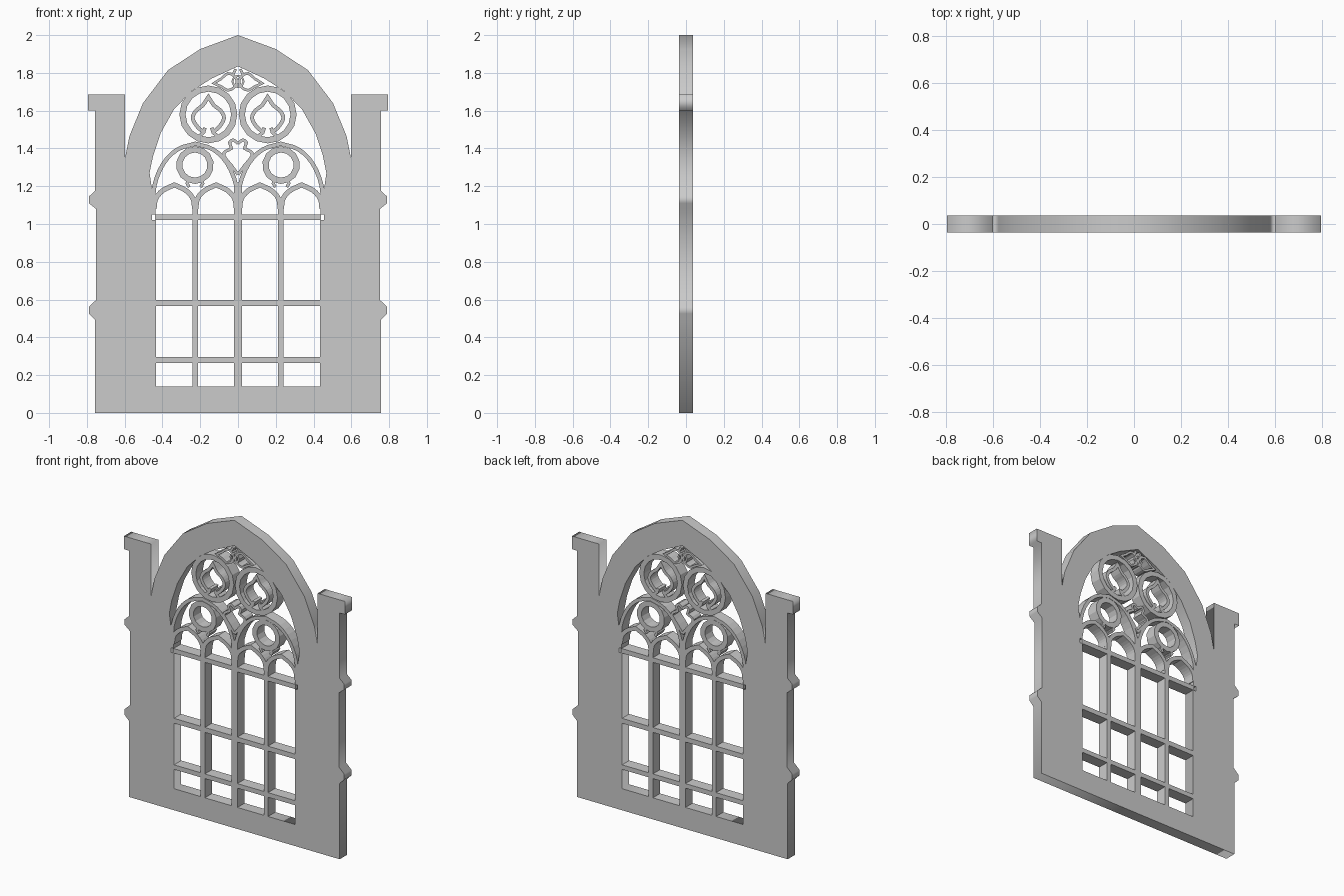
import bpy, bmesh, math
from mathutils import Vector

if "Cube" in bpy.data.objects:
    bpy.data.objects.remove(bpy.data.objects["Cube"])

D = 0.037  # half thickness of the whole window


def link(name, mesh, mirror=False):
    ob = bpy.data.objects.new(name, mesh)
    bpy.context.collection.objects.link(ob)
    if mirror:
        ob.modifiers.new("Mirror", 'MIRROR')
    return ob


def plate(name, loops):
    """Filled, extruded outline in the xz plane; later loops are holes."""
    cu = bpy.data.curves.new(name, 'CURVE')
    cu.dimensions, cu.fill_mode, cu.extrude = '2D', 'BOTH', D
    for pts in loops:
        sp = cu.splines.new('POLY')
        sp.points.add(len(pts) - 1)
        for p, (x, z) in zip(sp.points, pts):
            p.co = (x, z, 0, 1)
        sp.use_cyclic_u = True
    tmp = bpy.data.objects.new(name + "_outline", cu)
    bpy.context.collection.objects.link(tmp)
    mesh = bpy.data.meshes.new_from_object(tmp)
    bpy.data.objects.remove(tmp)
    ob = link(name, mesh)
    ob.rotation_euler.x = math.pi / 2
    return ob


def rib(name, pts, width, closed=False, mirror=True):
    """Flat stone rib of constant width following a path."""
    P = [Vector(p) for p in pts]
    n = len(P)
    bm = bmesh.new()
    rings = []
    for i, p in enumerate(P):
        a = P[i - 1] if (i or closed) else p
        b = P[(i + 1) % n] if (i < n - 1 or closed) else p
        d1, d2 = (p - a), (b - p)
        d1 = d1.normalized() if d1.length else d2.normalized()
        d2 = d2.normalized() if d2.length else d1
        t = (d1 + d2).normalized() if (d1 + d2).length > 1e-4 else d1
        k = width / 2 / max(0.6, t.dot(d1))
        o = Vector((-t.y, t.x)) * k
        rings.append([bm.verts.new((q.x, y, q.y)) for q, y in
                      ((p + o, -D), (p - o, -D), (p - o, D), (p + o, D))])
    for i in range(n if closed else n - 1):
        r, s = rings[i], rings[(i + 1) % n]
        for j in range(4):
            bm.faces.new((r[j], r[(j + 1) % 4], s[(j + 1) % 4], s[j]))
    if not closed:
        bm.faces.new(rings[0])
        bm.faces.new(rings[-1])
    bmesh.ops.recalc_face_normals(bm, faces=bm.faces)
    mesh = bpy.data.meshes.new(name)
    bm.to_mesh(mesh)
    bm.free()
    return link(name, mesh, mirror)


def bar(name, x0, x1, z0, z1, mirror=False):
    zc = (z0 + z1) / 2
    return rib(name, [(x0, zc), (x1, zc)], z1 - z0, mirror=mirror)


def both(pts, c=0.0):
    """Path ending near x = c, continued by its reflection about x = c."""
    back = [(2 * c - x, z) for x, z in reversed(pts)]
    return pts + (back[1:] if abs(pts[-1][0] - c) < 1e-6 else back)


def smooth(pts, n=3):
    """Spline through a few control points."""
    P = [Vector(p) for p in pts]
    P = [2 * P[0] - P[1]] + P + [2 * P[-1] - P[-2]]
    out = []
    for i in range(1, len(P) - 2):
        a, b, c, d = P[i - 1:i + 3]
        for k in range(n):
            t = k / n
            q = 0.5 * (2 * b + (c - a) * t + (2 * a - 5 * b + 4 * c - d) * t * t
                       + (3 * b - a - 3 * c + d) * t ** 3)
            out.append((q.x, q.y))
    return out + [tuple(P[-2])]


def arc(cx, cz, r, a0, a1, n):
    return [(cx + r * math.cos(math.radians(a0 + (a1 - a0) * i / n)),
             cz + r * math.sin(math.radians(a0 + (a1 - a0) * i / n))) for i in range(n + 1)]


# Frame: wall with side piers, moulded bumps, caps and pointed arch, one opening
outer = [(-0.757, 0), (-0.757, 0.493), (-0.789, 0.525), (-0.789, 0.562), (-0.752, 0.597),
         (-0.752, 1.08), (-0.789, 1.11), (-0.789, 1.146), (-0.757, 1.175), (-0.757, 1.6),
         (-0.794, 1.6), (-0.794, 1.685), (-0.598, 1.685), (-0.598, 1.35), (-0.575, 1.465),
         (-0.503, 1.64), (-0.37, 1.815), (-0.2, 1.926), (0, 2.0)]
inner = [(-0.434, 0.14), (-0.434, 1.02), (-0.455, 1.02), (-0.455, 1.18), (-0.468, 1.27),
         (-0.45, 1.36), (-0.41, 1.48), (-0.34, 1.605), (-0.25, 1.7), (-0.14, 1.77), (0, 1.835)]
plate("window_frame", [both(outer), both(inner)])

# Glazing bars
for i, (z0, z1) in enumerate(((1.02, 1.05), (0.565, 0.597), (0.265, 0.295))):
    bar(f"transom_{i}", -0.44, 0.44, z0, z1)
rib("centre_mullion", [(0, 0.13), (0, 1.22)], 0.044, mirror=False)
rib("side_mullion", [(-0.227, 0.13), (-0.227, 1.13)], 0.03)

# Lancet heads above each light
for i, c in enumerate((-0.337, -0.116)):
    half = smooth([(c - 0.107, 1.08), (c - 0.098, 1.135), (c - 0.06, 1.178), (c, 1.207)])
    rib(f"lancet_head_{i}", both(half, c), 0.026)

# Paired sub-arches with horseshoe foils
half = smooth([(-0.448, 1.05), (-0.443, 1.2), (-0.395, 1.32), (-0.32, 1.395), (-0.226, 1.425)])
rib("sub_arch", both(half, -0.226), 0.022)
rib("horseshoe_foil", arc(-0.228, 1.312, 0.083, -118, 298, 16), 0.032)
for s in (-1, 1):
    rib("foil_cusp_left" if s < 0 else "foil_cusp_right",
        [(-0.228 + s * 0.03, 1.245), (-0.228 + s * 0.042, 1.215), (-0.228 + s * 0.03, 1.195)], 0.016)

# Large roundels with a pointed foil inside
rib("roundel", arc(-0.157, 1.58, 0.137, 0, 337.5, 15), 0.032, closed=True)
half = smooth([(-0.18, 1.485), (-0.215, 1.515), (-0.24, 1.56), (-0.222, 1.6),
               (-0.185, 1.63), (-0.157, 1.675)])
rib("roundel_foil", both(half, -0.157), 0.02)
for s in (-1, 1):
    rib("roundel_cusp_left" if s < 0 else "roundel_cusp_right",
        [(-0.157 + s * 0.055, 1.46), (-0.157 + s * 0.025, 1.485), (-0.157 + s * 0.018, 1.51)], 0.018)

# Heart-shaped dagger between the sub-arches
half = smooth([(0, 1.262), (-0.035, 1.31), (-0.075, 1.36), (-0.066, 1.385), (-0.035, 1.4),
               (-0.045, 1.43), (-0.025, 1.445), (0, 1.425)], 2)
rib("centre_heart", half, 0.016)

# Small eyelets under the apex
eye = smooth([(-0.13, 1.745), (-0.09, 1.768), (-0.055, 1.797), (-0.022, 1.785), (-0.005, 1.755),
              (-0.022, 1.722), (-0.055, 1.708), (-0.09, 1.728), (-0.13, 1.745)], 2)
rib("apex_eyelet", eye[:-1], 0.014, closed=True)
rib("apex_ring", arc(0, 1.755, 0.03, 0, 315, 7), 0.01, closed=True, mirror=False)
rib("apex_tie", [(-0.03, 1.785), (-0.012, 1.82)], 0.014)
